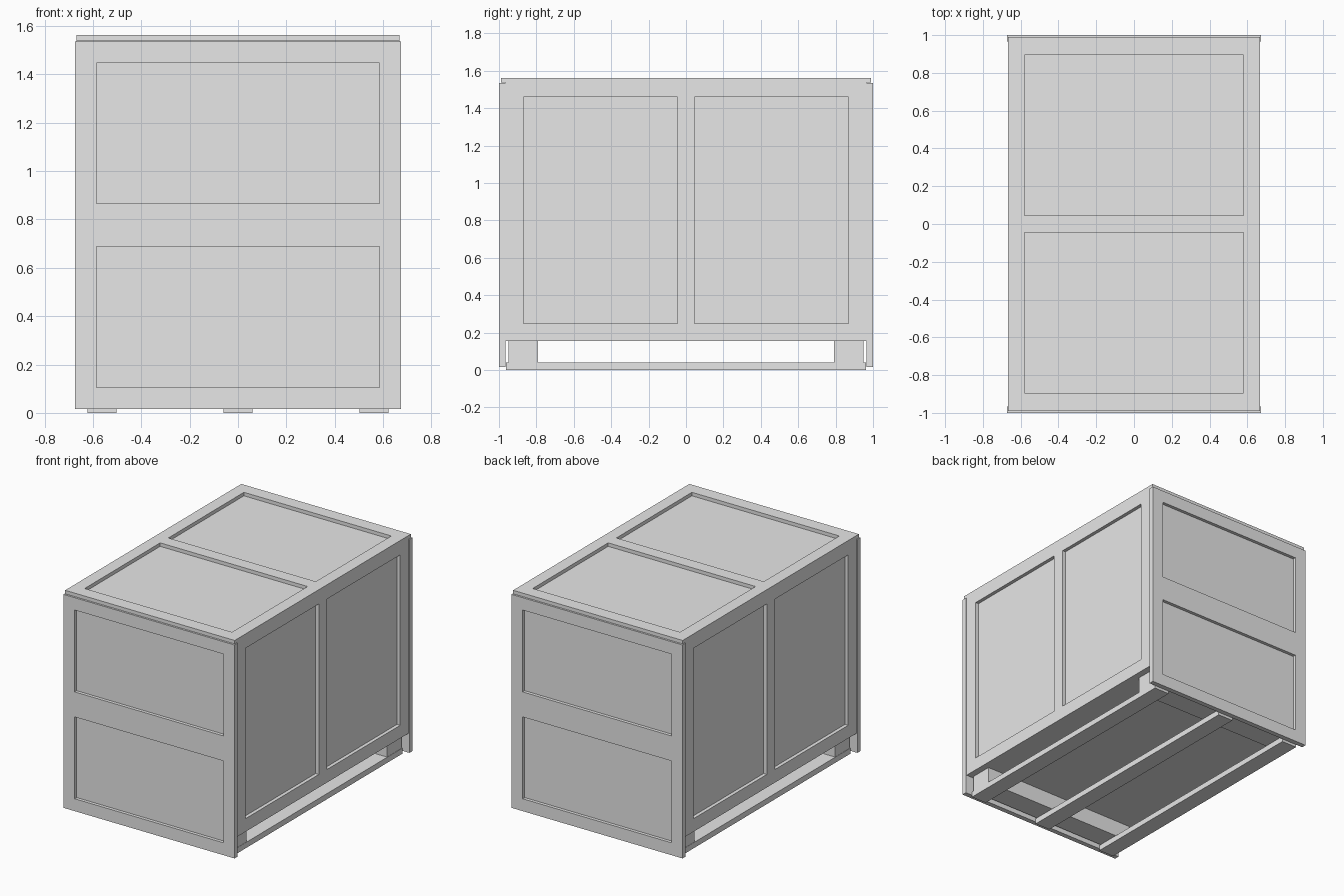
import bpy, bmesh
from mathutils import Vector

if "Cube" in bpy.data.objects:
    bpy.data.objects.remove(bpy.data.objects["Cube"])

grey = bpy.data.materials.new("plain grey")
grey.diffuse_color = (0.8, 0.8, 0.8, 1)
grey.use_nodes = True
grey.node_tree.nodes["Principled BSDF"].inputs["Base Color"].default_value = grey.diffuse_color


def box(name, lo, hi):
    """Axis-aligned box between two corners."""
    bm = bmesh.new()
    bmesh.ops.create_cube(bm, size=1)
    for v in bm.verts:
        v.co = Vector([(a + b) / 2 + c * (b - a) for a, b, c in zip(lo, hi, v.co)])
    me = bpy.data.meshes.new(name)
    bm.to_mesh(me)
    bm.free()
    me.materials.append(grey)
    ob = bpy.data.objects.new(name, me)
    bpy.context.collection.objects.link(ob)
    return ob


def carve(target, lo, hi):
    """Sink a rectangular recess into the target."""
    cutter = box("recess_cutter", lo, hi)
    cutter.hide_render = True
    mod = target.modifiers.new("recess", 'BOOLEAN')
    mod.operation = 'DIFFERENCE'
    mod.solver = 'EXACT'
    mod.object = cutter
    bpy.context.view_layer.update()
    deps = bpy.context.evaluated_depsgraph_get()
    me = bpy.data.meshes.new_from_object(target.evaluated_get(deps))
    target.modifiers.clear()
    target.data = me
    bpy.data.objects.remove(cutter)


DEPTH = 0.025

# Crate body with paired recesses in the side walls and top
body = box("crate_body", (-0.667, -0.965, 0.155), (0.667, 0.965, 1.562))
for s in (-1, 1):
    y0, y1 = sorted((s * 0.045, s * 0.87))
    for side in (-1, 1):
        x0, x1 = sorted((side * (0.667 - DEPTH), side * 0.8))
        carve(body, (x0, y0, 0.248), (x1, y1, 1.46))
    y0, y1 = sorted((s * 0.046, s * 0.895))
    carve(body, (-0.58, y0, 1.562 - DEPTH), (0.58, y1, 1.7))

for s, label in ((-1, "front"), (1, "back")):
    # Lid lip resting over the end panel
    y0, y1 = sorted((s * 0.965, s * 0.99))
    box(label + "_lid_lip", (-0.667, y0, 1.537), (0.667, y1, 1.562))

    # End panel with two stacked recesses
    y0, y1 = sorted((s * 0.965, s * 1.0))
    panel = box(label + "_panel", (-0.673, y0, 0.017), (0.673, y1, 1.535))
    y0, y1 = sorted((s * 0.977, s * 1.1))
    for z0, z1 in ((0.105, 0.687), (0.865, 1.447)):
        carve(panel, (-0.585, y0, z0), (0.585, y1, z1))

    # Cross beam carrying the body
    y0, y1 = sorted((s * 0.79, s * 0.95))
    box(label + "_cross_beam", (-0.62, y0, 0.04), (0.62, y1, 0.155))

# Base runners
for x, label in ((-0.562, "left"), (0, "middle"), (0.562, "right")):
    box(label + "_runner", (x - 0.06, -0.962, 0), (x + 0.06, 0.962, 0.04))
